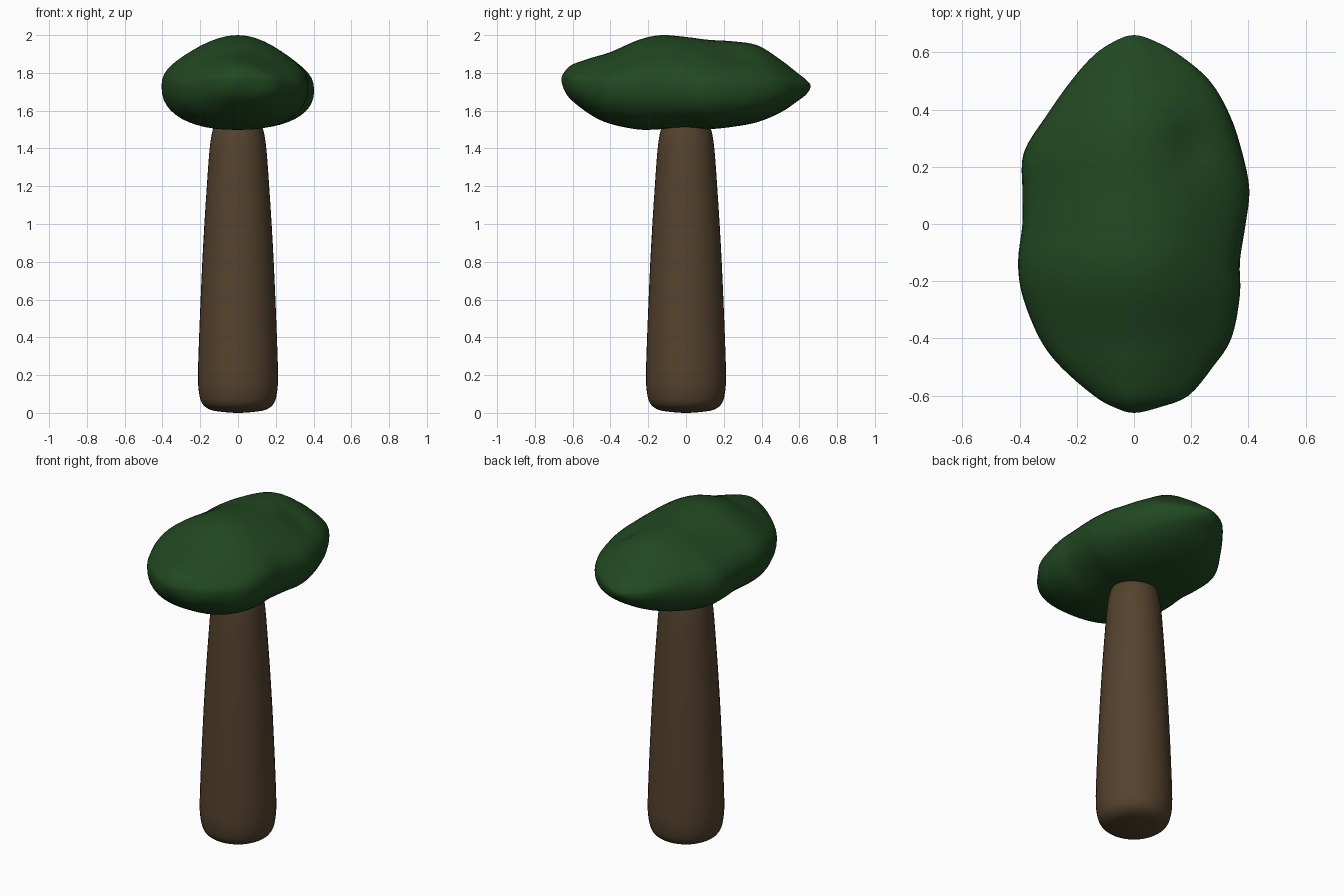
import bpy, bmesh, math
from mathutils import Vector

if "Cube" in bpy.data.objects:
    bpy.data.objects.remove(bpy.data.objects["Cube"])


def material(name, rgb):
    m = bpy.data.materials.new(name)
    m.diffuse_color = (*rgb, 1)
    m.use_nodes = True
    m.node_tree.nodes["Principled BSDF"].inputs["Base Color"].default_value = m.diffuse_color
    return m


def catmull(p0, p1, p2, p3, t):
    return [0.5 * (2*b + (c - a)*t + (2*a - 5*b + 4*c - d)*t*t + (3*b - a - 3*c + d)*t**3)
            for a, b, c, d in zip(p0, p1, p2, p3)]


def smooth_rows(rows, first, last, steps):
    pts = [first] + rows + [last]
    out = [catmull(*pts[i:i + 4], k / steps) for i in range(len(rows) - 1) for k in range(steps)]
    return out + [list(rows[-1])]


def loft(name, start, rings, end, mat):
    """Skin closed rings of points, closing both ends with a single pole."""
    bm = bmesh.new()
    loops = [[bm.verts.new(p) for p in r] for r in rings]
    n = len(loops[0])
    a, b = bm.verts.new(start), bm.verts.new(end)
    for i in range(n):
        j = (i + 1) % n
        for r, s in zip(loops, loops[1:]):
            bm.faces.new((r[i], r[j], s[j], s[i]))
        bm.faces.new((a, loops[0][j], loops[0][i]))
        bm.faces.new((b, loops[-1][i], loops[-1][j]))
    bmesh.ops.recalc_face_normals(bm, faces=bm.faces[:])
    for f in bm.faces:
        f.smooth = True
    me = bpy.data.meshes.new(name)
    bm.to_mesh(me)
    bm.free()
    me.materials.append(mat)
    ob = bpy.data.objects.new(name, me)
    bpy.context.collection.objects.link(ob)
    return ob


# Trunk: tapered lathe with rounded foot (radius, height)
profile = [(0, 0), (0.09, 0.006), (0.15, 0.018), (0.19, 0.05), (0.207, 0.11), (0.212, 0.2),
           (0.206, 0.4), (0.198, 0.6), (0.189, 0.8), (0.178, 1.0), (0.165, 1.2),
           (0.15, 1.4), (0.133, 1.5), (0.11, 1.545), (0.06, 1.565), (0, 1.57)]
prof = smooth_rows(profile, (-0.09, 0.006), (-0.06, 1.565), 3)
N = 40
rings = [[(r * math.cos(2*math.pi*i/N), r * math.sin(2*math.pi*i/N), z) for i in range(N)]
         for r, z in prof[1:-1]]
loft("trunk", (0, 0, 0), rings, (0, 0, 1.57), material("bark", (0.09, 0.055, 0.027)))

# Canopy: cross-sections along y (y, left x, right x, top z, bottom z, widest z)
sections = [
    (-0.66, 0, 0, 1.765, 1.765, 1.765),
    (-0.64, -0.07, 0.09, 1.81, 1.70, 1.76),
    (-0.60, -0.14, 0.19, 1.845, 1.65, 1.75),
    (-0.50, -0.255, 0.275, 1.88, 1.575, 1.735),
    (-0.40, -0.33, 0.34, 1.91, 1.53, 1.73),
    (-0.25, -0.39, 0.37, 1.975, 1.50, 1.73),
    (-0.13, -0.405, 0.37, 2.00, 1.502, 1.73),
    (0.0, -0.39, 0.39, 1.99, 1.506, 1.72),
    (0.12, -0.39, 0.403, 1.975, 1.502, 1.71),
    (0.25, -0.385, 0.378, 1.967, 1.515, 1.71),
    (0.38, -0.305, 0.335, 1.945, 1.54, 1.72),
    (0.50, -0.22, 0.265, 1.87, 1.59, 1.73),
    (0.59, -0.14, 0.16, 1.80, 1.65, 1.73),
    (0.64, -0.065, 0.07, 1.76, 1.69, 1.73),
    (0.66, 0, 0, 1.73, 1.73, 1.73)]


def mirrored(s):
    y, l, r, t, b, m = s
    return (y, r, l, b, t, m)


def section(s, n=48):
    y, l, r, top, bot, mid = s
    ring = []
    for i in range(n):
        a = 2 * math.pi * i / n
        c, sn = math.cos(a), math.sin(a)
        e = 1.0 if sn > 0 else 0.85          # fuller underside
        x = (r if c > 0 else -l) * math.copysign(abs(c) ** e, c)
        z = mid + ((top - mid) if sn > 0 else (mid - bot)) * math.copysign(abs(sn) ** e, sn)
        # slightly peaked crown ridge and a shallow hollow on the upper right
        if sn > 0:
            z -= 0.03 * (top - mid) / 0.27 * math.sin(2 * a) ** 2
            z -= 0.025 * math.exp(-((x - 0.2) / 0.08) ** 2 - ((y - 0.27) / 0.1) ** 2)
        ring.append((x, y, z))
    return ring


rows = smooth_rows(sections, mirrored(sections[1]), mirrored(sections[-2]), 4)
loft("canopy", (0, -0.66, 1.765), [section(s) for s in rows[1:-1]], (0, 0.66, 1.73),
     material("leaves", (0.015, 0.065, 0.015)))
